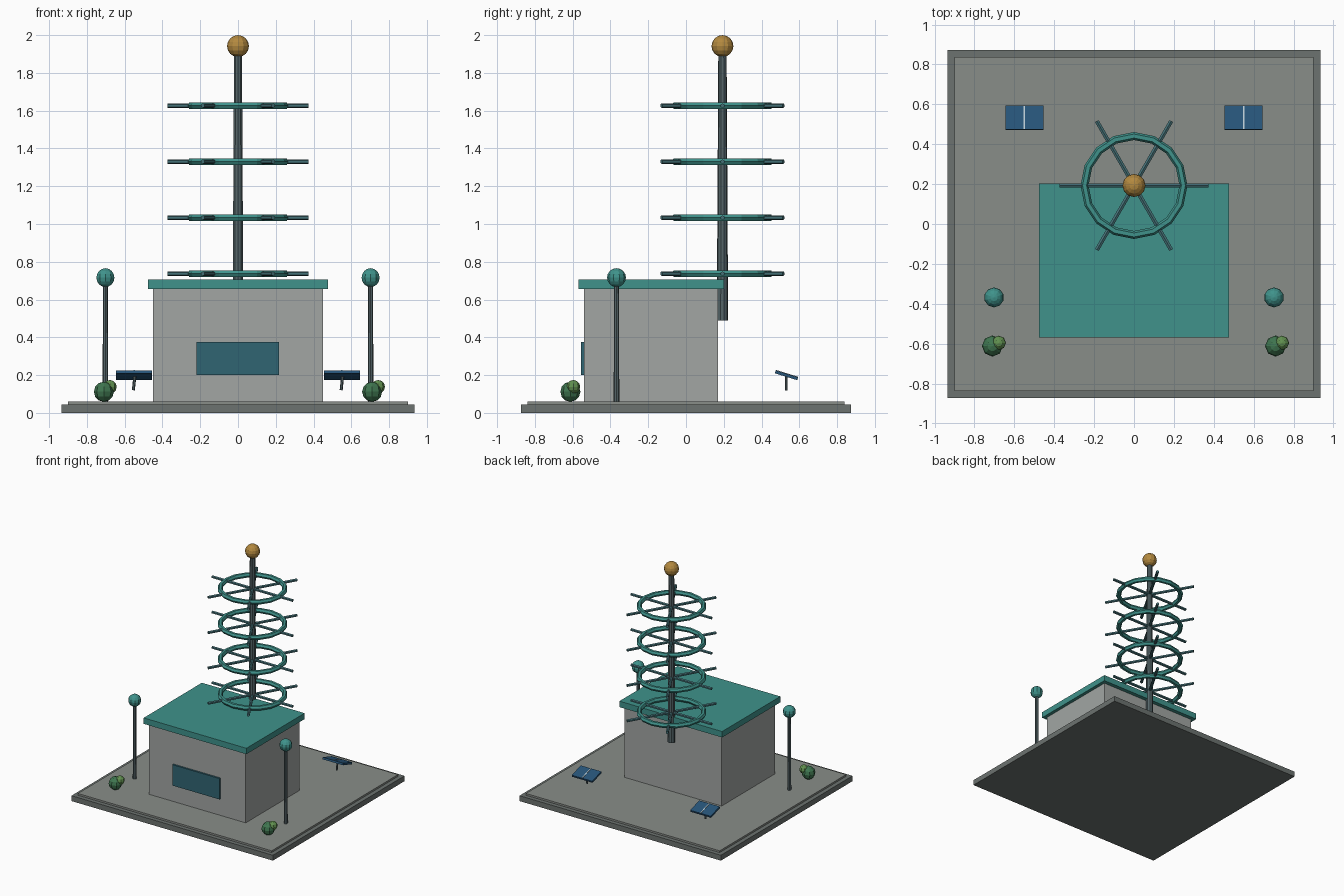
import bpy, math
from mathutils import Vector

if "Cube" in bpy.data.objects:
    bpy.data.objects.remove(bpy.data.objects["Cube"])


def mat(name, r, g, b):
    m = bpy.data.materials.new(name)
    m.diffuse_color = (r, g, b, 1)
    m.use_nodes = True
    m.node_tree.nodes["Principled BSDF"].inputs["Base Color"].default_value = m.diffuse_color
    return m


STONE = mat("stone", 0.15, 0.17, 0.16)
PAVING = mat("paving", 0.25, 0.27, 0.25)
WALL = mat("wall", 0.36, 0.38, 0.37)
TEAL = mat("teal", 0.05, 0.29, 0.26)
GLASS = mat("glass", 0.03, 0.13, 0.17)
STEEL = mat("steel", 0.09, 0.13, 0.14)
ROD = mat("rod", 0.06, 0.17, 0.19)
GOLD = mat("gold", 0.45, 0.25, 0.05)
LEAF = mat("leaf", 0.05, 0.18, 0.08)
LEAF_LIGHT = mat("light_leaf", 0.12, 0.28, 0.08)
SOLAR = mat("solar", 0.02, 0.09, 0.19)
TRIM = mat("trim", 0.5, 0.6, 0.65)


def finish(name, m):
    o = bpy.context.object
    o.name = name
    o.data.materials.append(m)
    return o


def box(name, lo, hi, m):
    lo, hi = Vector(lo), Vector(hi)
    bpy.ops.mesh.primitive_cube_add(size=1, location=(lo + hi) / 2)
    o = finish(name, m)
    o.scale = hi - lo
    return o


def rod(name, a, b, r1, r2, sides, m):
    a, b = Vector(a), Vector(b)
    d = b - a
    bpy.ops.mesh.primitive_cone_add(vertices=sides, radius1=r1, radius2=r2,
                                    depth=d.length, location=(a + b) / 2,
                                    rotation=d.to_track_quat('Z', 'Y').to_euler())
    return finish(name, m)


def ball(name, loc, r, seg, rings, m):
    bpy.ops.mesh.primitive_uv_sphere_add(segments=seg, ring_count=rings,
                                         radius=r, location=loc)
    return finish(name, m)


# stepped base
box("base_slab", (-0.935, -0.873, 0), (0.935, 0.873, 0.045), STONE)
box("paved_floor", (-0.9, -0.838, 0.045), (0.9, 0.838, 0.06), PAVING)

# building
box("building_walls", (-0.45, -0.54, 0.06), (0.45, 0.17, 0.655), WALL)
box("roof", (-0.477, -0.57, 0.655), (0.477, 0.202, 0.705), TEAL)
box("front_window", (-0.22, -0.555, 0.2), (0.217, -0.53, 0.375), GLASS)

# antenna mast with ringed tiers
MY = 0.193
rod("mast", (0, MY, 0.49), (0, MY, 1.91), 0.03, 0.022, 10, STEEL)
ball("mast_finial", (0, MY, 1.942), 0.058, 12, 8, GOLD)
for i in range(4):
    z = 0.737 + 0.2965 * i
    bpy.ops.mesh.primitive_torus_add(major_segments=16, minor_segments=6,
                                     major_radius=0.248, minor_radius=0.02,
                                     location=(0, MY, z))
    finish("antenna_ring", TEAL)
    for k in range(3):
        a = math.pi * k / 3
        d = Vector((math.cos(a), math.sin(a), 0)) * 0.373
        c = Vector((0, MY, z))
        rod("antenna_spokes", c - d, c + d, 0.012, 0.012, 6, ROD)

for s in (-1, 1):
    # lamp posts
    x = 0.702 * s
    rod("lamp_post", (x, -0.368, 0.06), (x, -0.368, 0.69), 0.015, 0.013, 8, STEEL)
    ball("lamp_globe", (x, -0.368, 0.716), 0.05, 10, 8, TEAL)

    # shrubs
    x = 0.71 * s
    ball("shrub", (x, -0.612, 0.112), 0.053, 8, 6, LEAF)
    ball("shrub_sprout", (x + 0.032, -0.596, 0.138), 0.036, 8, 6, LEAF_LIGHT)

    # solar panels
    x = 0.55 * s
    rod("panel_stand", (x - 0.004, 0.53, 0.12), (x + 0.004, 0.53, 0.195),
        0.008, 0.008, 6, STEEL)
    p = box("solar_panel", (x - 0.095, 0.47, 0.191), (x + 0.095, 0.594, 0.207), SOLAR)
    p.rotation_euler.x = -0.3
    t = box("panel_divider", (x - 0.004, 0.472, 0.192), (x + 0.004, 0.592, 0.21), TRIM)
    t.rotation_euler.x = -0.3
